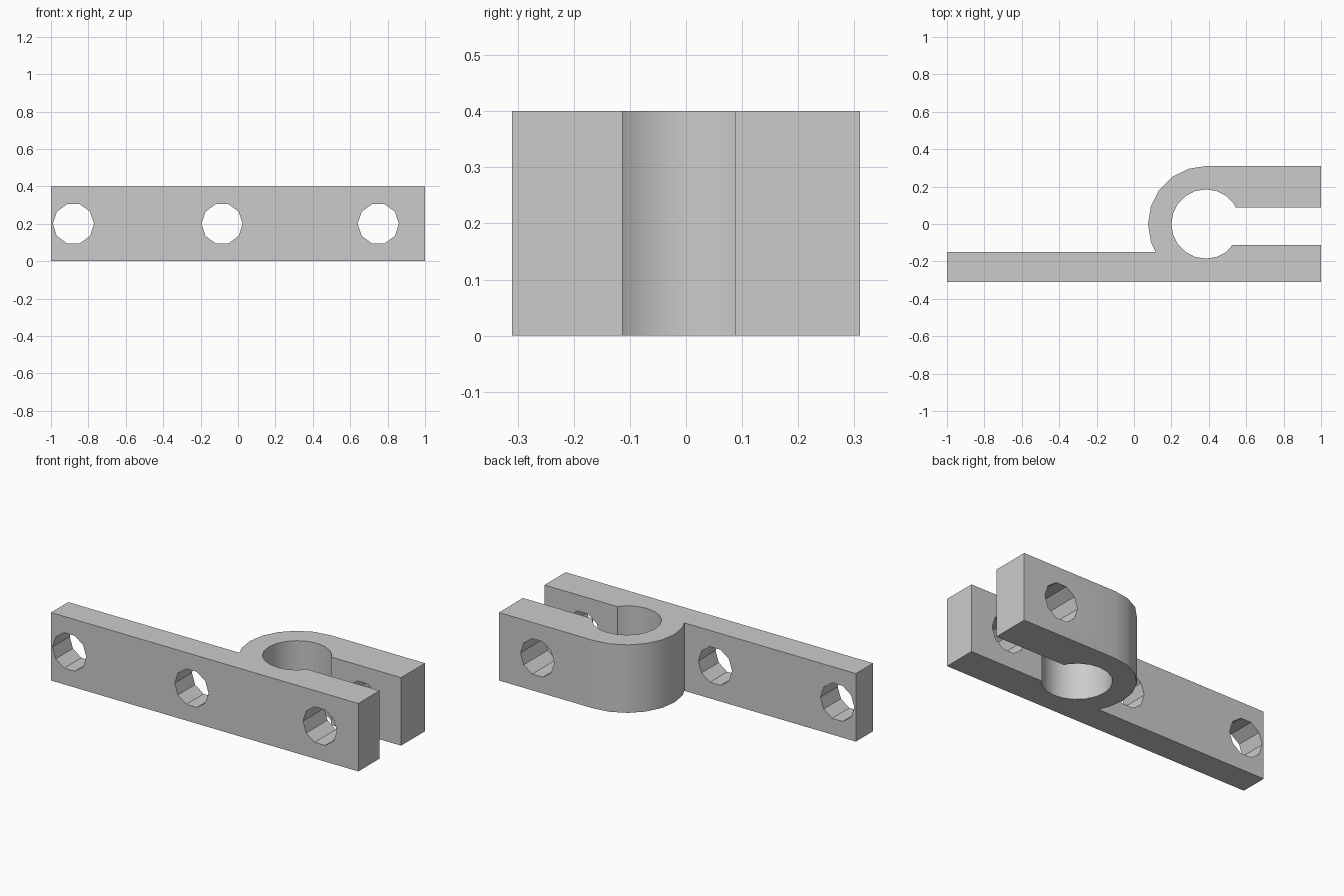
import bpy, bmesh
from math import sin, cos, asin, radians, pi

cube = bpy.data.objects.get("Cube")
if cube:
    bpy.data.objects.remove(cube)

HEIGHT = 0.4
CX = 0.385             # axis of the clamp bore
R_OUT, R_IN = 0.31, 0.185
PLATE_TOP = -0.15
SLOT_LOW, SLOT_HIGH = -0.113, 0.087

grey = bpy.data.materials.new("plain grey")
grey.use_nodes = True
colour = (0.6, 0.6, 0.6, 1)
grey.diffuse_color = colour
grey.node_tree.nodes["Principled BSDF"].inputs["Base Color"].default_value = colour


def arc(radius, degrees):
    return [(CX + radius * cos(radians(a)), radius * sin(radians(a))) for a in degrees]


def prism(name, points, depth):
    """Extrude a closed outline in x, y upwards."""
    bm = bmesh.new()
    face = bm.faces.new([bm.verts.new((x, y, 0)) for x, y in points])
    top = bmesh.ops.extrude_face_region(bm, geom=[face])
    verts = [v for v in top["geom"] if isinstance(v, bmesh.types.BMVert)]
    bmesh.ops.translate(bm, vec=(0, 0, depth), verts=verts)
    bmesh.ops.recalc_face_normals(bm, faces=bm.faces)
    mesh = bpy.data.meshes.new(name)
    bm.to_mesh(mesh)
    bm.free()
    obj = bpy.data.objects.new(name, mesh)
    bpy.context.collection.objects.link(obj)
    mesh.materials.append(grey)
    return obj


# Clamp outline: base plate, slot with round bore, upper jaw, rounded back
outline = [(-1, -R_OUT), (1, -R_OUT), (1, SLOT_LOW), (CX + 0.14, SLOT_LOW)]
outline += arc(R_IN, range(-54, -325, -18))
outline += [(CX + 0.158, SLOT_HIGH), (1, SLOT_HIGH), (1, R_OUT)]
outline += arc(R_OUT, range(90, 199, 18))
outline += [(CX - R_OUT * cos(asin(PLATE_TOP / R_OUT)) + 0.002, PLATE_TOP), (-1, PLATE_TOP)]
clamp = prism("clamp_bracket", outline, HEIGHT)

# Ten-sided screw holes through the plate and jaw
for i, x in enumerate((-0.88, -0.085, 0.75)):
    ring = [(x + 0.11 * cos(k * pi / 5), 0.11 * sin(k * pi / 5)) for k in range(10)]
    # The middle hole stops short of the bore wall region behind the plate
    cutter = prism("screw_hole_cutter_%d" % (i + 1), ring, 1.0)
    cutter.rotation_euler = (pi / 2, 0, 0)
    cutter.location = (0, 0.5, HEIGHT / 2)
    cutter.hide_render = True
    cutter.hide_viewport = False
    mod = clamp.modifiers.new("screw hole", "BOOLEAN")
    mod.operation = "DIFFERENCE"
    mod.solver = "EXACT"
    mod.object = cutter

# Apply the cuts, then drop the cutters
bpy.context.view_layer.update()
graph = bpy.context.evaluated_depsgraph_get()
cut_mesh = bpy.data.meshes.new_from_object(clamp.evaluated_get(graph))
cutters = [m.object for m in clamp.modifiers]
clamp.modifiers.clear()
clamp.data = cut_mesh
for c in cutters:
    bpy.data.objects.remove(c)

# Smooth the round walls while keeping corners crisp
bpy.ops.object.select_all(action="DESELECT")
clamp.select_set(True)
bpy.context.view_layer.objects.active = clamp
bpy.ops.object.shade_smooth_by_angle(angle=radians(25))
